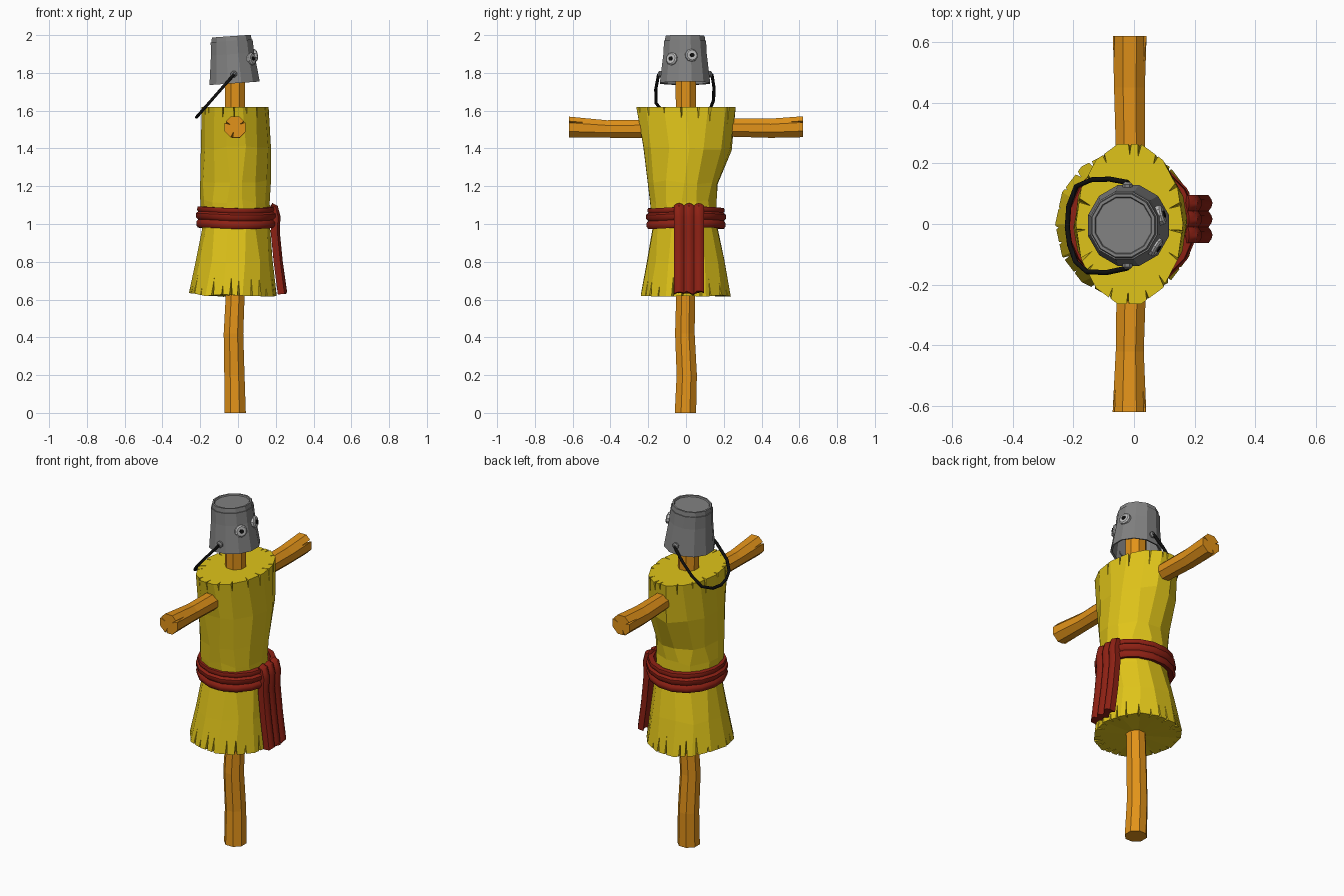
import bpy, bmesh, math, random
from mathutils import Vector, Matrix

if "Cube" in bpy.data.objects:
    bpy.data.objects.remove(bpy.data.objects["Cube"])
random.seed(4)


def material(name, rgb):
    m = bpy.data.materials.new(name)
    m.diffuse_color = (*rgb, 1)
    m.use_nodes = True
    m.node_tree.nodes["Principled BSDF"].inputs["Base Color"].default_value = m.diffuse_color
    return m


WOOD = material("wood", (0.76, 0.29, 0.01))
STRAW = material("straw_cloth", (0.74, 0.55, 0.01))
RED = material("red_cloth", (0.27, 0.015, 0.007))
BLACK = material("black", (0.005, 0.005, 0.005))
PALE = material("eye_grey", (0.5, 0.5, 0.5))
STEEL = material("steel", (0.22, 0.22, 0.22))


def mesh_object(name, bm, mat=None, smooth=0):
    bmesh.ops.recalc_face_normals(bm, faces=bm.faces)
    me = bpy.data.meshes.new(name)
    bm.to_mesh(me)
    bm.free()
    ob = bpy.data.objects.new(name, me)
    bpy.context.collection.objects.link(ob)
    if mat:
        me.materials.append(mat)
    if smooth:
        bpy.ops.object.select_all(action='DESELECT')
        bpy.context.view_layer.objects.active = ob
        ob.select_set(True)
        bpy.ops.object.shade_smooth_by_angle(angle=math.radians(smooth))
    return ob


def loft(name, rings, mat=None, wrap=False, fan=False, smooth=0):
    """Skin closed rings; cap both ends, or join last ring to first."""
    bm = bmesh.new()
    vs = [[bm.verts.new(p) for p in r] for r in rings]
    n = len(vs[0])
    for a, b in zip(vs, vs[1:] + (vs[:1] if wrap else [])):
        for i in range(n):
            j = (i + 1) % n
            bm.faces.new((a[i], a[j], b[j], b[i]))
    if not wrap:
        for r in (vs[0], vs[-1]):
            f = bm.faces.new(r)
            if fan:
                bmesh.ops.poke(bm, faces=[f])
    return mesh_object(name, bm, mat, smooth)


def circle(r, z, n, m=Matrix(), turn=0.5):
    return [m @ Vector((r * math.cos((i + turn) * math.tau / n),
                        r * math.sin((i + turn) * math.tau / n), z)) for i in range(n)]


def slits(target, tets):
    """Cut narrow wedge-shaped tears, each a tetrahedron."""
    bm = bmesh.new()
    for t in tets:
        v = [bm.verts.new(p) for p in t]
        for k in ((0, 1, 2), (0, 1, 3), (0, 2, 3), (1, 2, 3)):
            bm.faces.new([v[i] for i in k])
    cut = mesh_object(target.name + "_cutter", bm)
    cut.hide_render = True
    cut.hide_set(True)
    mod = target.modifiers.new("tears", 'BOOLEAN')
    mod.operation, mod.solver, mod.object = 'DIFFERENCE', 'EXACT', cut


# upright pole, slightly crooked
pole = [(-.015, -.003, 0, .061), (-.019, .004, .2, .058), (-.024, -.006, .42, .056),
        (-.015, -.002, .62, .054), (-.015, 0, 1.2, .056), (-.015, -.002, 1.9, .058)]
loft("pole", [circle(r, 0, 8, Matrix.Translation((x, y, z))) for x, y, z, r in pole], WOOD)

# cross beam forming the arms
beam = [(-.015, -.62, 1.513, .06), (-.014, -.42, 1.503, .05), (-.01, -.25, 1.503, .052),
        (-.012, .25, 1.51, .052), (-.015, .45, 1.507, .055), (-.014, .62, 1.515, .06)]
lie = Matrix.Rotation(-math.pi / 2, 4, 'X')
arms = loft("arms", [circle(r, 0, 8, Matrix.Translation((x, y, z)) @ lie) for x, y, z, r in beam], WOOD)
tets = []
for s in (-1, 1):
    for a in (0.5, 2.7, 4.4):
        d = Vector((math.cos(a), 0, math.sin(a)))
        t = Vector((-d.z, 0, d.x)) * .007
        c = Vector((-.015, s * .63, 1.514))
        tets.append((c + d * .068 + t, c + d * .068 - t, c + d * .025, c + d * .062 - Vector((0, s * .12, 0))))
slits(arms, tets)

# tunic: z, min x, max x, min y, max y
TUNIC = [(.625, -.26, .205, -.245, .243), (.8, -.226, .183, -.213, .21), (.98, -.19, .17, -.182, .17),
         (1.12, -.2, .168, -.195, .165), (1.22, -.2, .174, -.205, .17), (1.4, -.197, .175, -.235, .245),
         (1.62, -.192, .162, -.27, .27)]


def tunic_point(a, z):
    for lo, hi in zip(TUNIC, TUNIC[1:]):
        if z <= hi[0]:
            break
    k = (z - lo[0]) / (hi[0] - lo[0])
    _, x0, x1, y0, y1 = [p + (q - p) * k for p, q in zip(lo, hi)]
    return Vector(((x0 + x1) / 2 + (x1 - x0) / 2 * math.cos(a),
                   (y0 + y1) / 2 + (y1 - y0) / 2 * math.sin(a), z))


SIDES = 14
rings = []
for row in TUNIC:
    inner = row[0] not in (.625, 1.62)
    ring = []
    for i in range(SIDES):
        p = tunic_point((i + (random.uniform(-.18, .18) if inner else 0)) * math.tau / SIDES, row[0])
        if row[0] < 1.5:
            p.z += random.uniform(-.012, .014)
        ring.append(p)
    rings.append(ring)
tunic = loft("tunic", rings, STRAW, fan=True)
tets = []
for z, s, count in ((1.62, -1, 17), (.625, 1, 25)):
    for i in range(count):
        a = (i + random.uniform(.2, .8)) * math.tau / count
        depth = random.uniform(.05, .13)
        edge, far = tunic_point(a, z), tunic_point(a, z + s * depth)
        out = Vector((edge.x + .015, edge.y, 0)).normalized()
        side = Vector((-out.y, out.x, 0)) * random.uniform(.006, .011)
        up = Vector((0, 0, -s * .02))
        corner = edge + out * .015 + up
        tets.append((corner + side, corner - side,
                     edge - out * random.uniform(.04, .065) + up, far + out * .008))
slits(tunic, tets)

# sash: folded band around the waist
fold = [(-.035, .985), (-.008, .978), (.0, .99), (.001, 1.008), (-.01, 1.02), (.003, 1.032),
        (.003, 1.052), (-.01, 1.062), (-.003, 1.072), (-.007, 1.087), (-.035, 1.088)]
rings = []
for i in range(16):
    a = (i + .5) * math.tau / 16
    wave = .005 * math.sin(2 * a + 1)
    rings.append([(-.008 + (.216 + o) * math.cos(a), (.212 + o) * math.sin(a), z + wave) for o, z in fold])
loft("sash", rings, RED, wrap=True, smooth=50)

# sash tail: rippled cloth hanging over the band (x, z, outward direction)
path = [(.165, 1.07, 0, 1), (.178, 1.098, .3, 1), (.2, 1.088, .8, .6), (.212, 1.04, 1, 0),
        (.208, .96, 1, 0), (.224, .8, 1, .1), (.246, .635, 1, .1)]
rings = []
for k, (x, z, nx, nz) in enumerate(path):
    front, back = [], []
    for i in range(13):
        y = -.063 + .158 * i / 12
        h = .013 * abs(math.sin(math.pi * i / 4))
        drop = random.uniform(-.008, .01) if k == 6 else 0
        front.append((x + nx * h, y, z + nz * h + drop))
        back.append((x - nx * .035 + nx * h * .5, y, z - nz * .035 + drop))
    rings.append(front + back[::-1])
loft("sash_tail", rings, RED, smooth=45)

# upturned bucket, tilted back, open underneath
tilt = Matrix.Translation((-.018, -.005, 1.745)) @ Matrix.Rotation(math.radians(-4), 4, 'Y')
profile = [(.115, .225), (.127, .003), (.138, 0), (.107, .25), (.097, .25), (.094, .243)]
loft("bucket", [circle(r, z, 12, tilt) for r, z in profile], STEEL)


def disc(name, pos, direction, rows, mat, n=10):
    m = Matrix.Translation(pos) @ Vector(direction).to_track_quat('Z', 'Y').to_matrix().to_4x4()
    loft(name, [circle(r, z, n, m) for r, z in rows], mat)


# eyes on the +x side of the bucket
for name, pos, d in (("eye_a", (.067, -.073, 1.873), (.85, -.52, .18)),
                     ("eye_b", (.083, .028, 1.892), (.95, .27, .18))):
    disc(name, pos, d, [(.034, -.012), (.034, .01), (.027, .016)], PALE)
    disc(name + "_pupil", pos, d, [(.012, .01), (.012, .02)], BLACK, 8)

# handle lugs and hanging wire handle
for s in (-1, 1):
    disc("handle_lug", (-.022, -.005 + s * .125, 1.793), (0, s, 0), [(.018, -.01), (.018, .011), (.01, .018)], STEEL, 8)
cu = bpy.data.curves.new("handle", 'CURVE')
cu.dimensions = '3D'
cu.bevel_depth, cu.bevel_resolution, cu.use_fill_caps = .0085, 1, True
wire = [(-.02, .137), (-.08, .148), (-.14, .146), (-.19, .125), (-.215, .06), (-.22, -.01),
        (-.212, -.07), (-.192, -.125), (-.155, -.158), (-.09, -.16), (-.02, -.145)]
sp = cu.splines.new('POLY')
sp.points.add(len(wire) - 1)
for p, (x, y) in zip(sp.points, wire):
    p.co = (x, y, 1.793 + (x + .02) * 1.14, 1)
cu.materials.append(BLACK)
bpy.context.collection.objects.link(bpy.data.objects.new("handle", cu))
